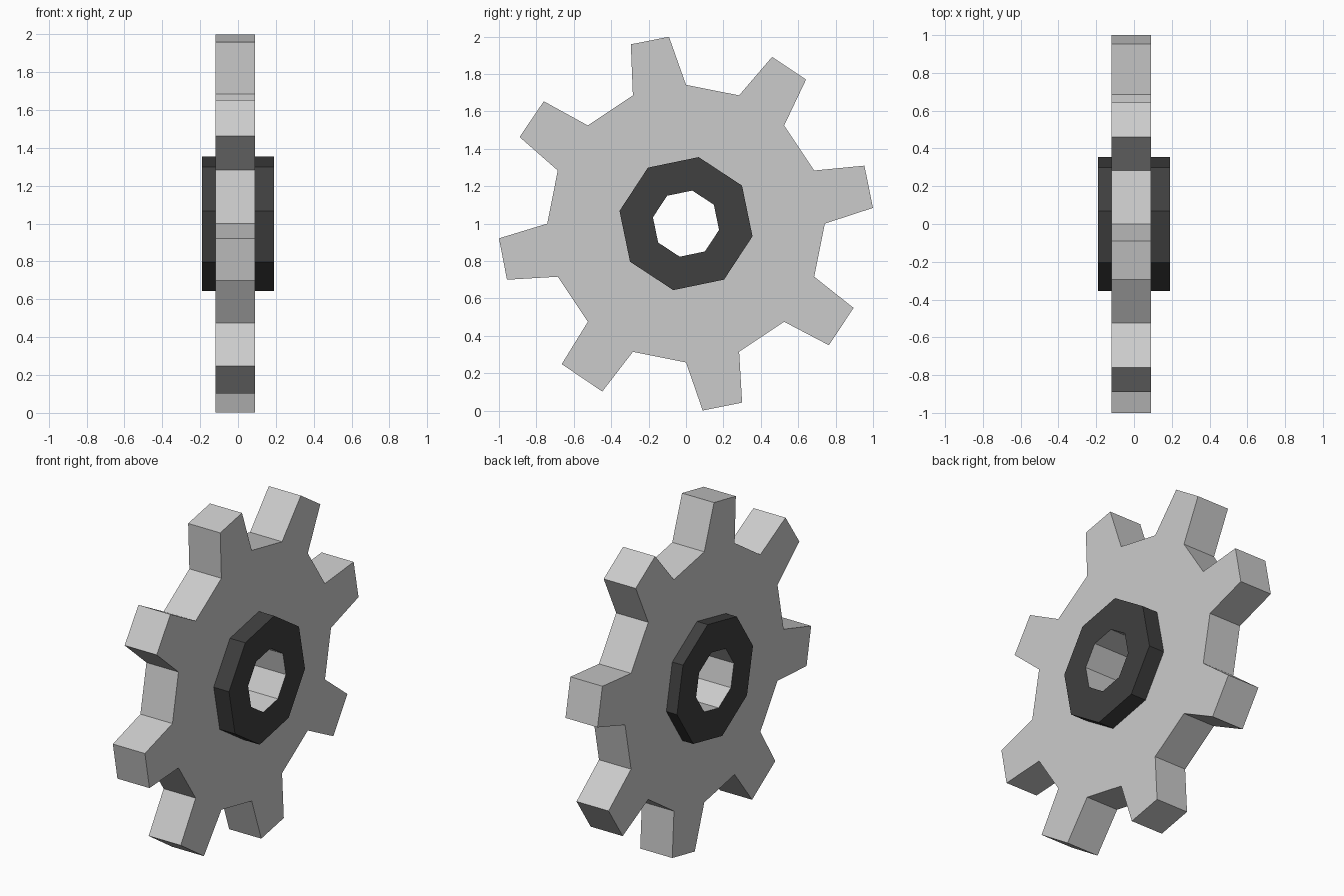
import bpy, bmesh
from math import sin, cos, radians

if "Cube" in bpy.data.objects:
    bpy.data.objects.remove(bpy.data.objects["Cube"])

CZ = 1.0  # height of the wheel's axis


def polar(r, deg):
    return r * cos(radians(deg)), CZ + r * sin(radians(deg))


def material(name, v):
    m = bpy.data.materials.new(name)
    m.diffuse_color = (v, v, v, 1)
    m.use_nodes = True
    m.node_tree.nodes["Principled BSDF"].inputs["Base Color"].default_value = m.diffuse_color
    return m


def wheel(name, sectors, x0, x1, mats=()):
    """Extrude a ring along x; each sector is (outer points, inner points)."""
    bm = bmesh.new()
    n = len(sectors)
    rims = []
    for x in (x0, x1):
        outs = [[bm.verts.new((x, *p)) for p in o] for o, _ in sectors]
        ins = [bm.verts.new((x, *i)) for _, i in sectors]
        for k in range(n):
            j = (k + 1) % n
            bm.faces.new(outs[k] + [outs[j][0], ins[j], ins[k]])
        rims.append((sum(outs, []), ins))
    for side in (0, 1):  # outer walls, then bore walls
        a, b = rims[0][side], rims[1][side]
        for k in range(len(a)):
            j = (k + 1) % len(a)
            f = bm.faces.new((a[k], a[j], b[j], b[k]))
            f.material_index = side if mats else 0
    bmesh.ops.recalc_face_normals(bm, faces=bm.faces)
    me = bpy.data.meshes.new(name)
    bm.to_mesh(me)
    bm.free()
    for m in mats:
        me.materials.append(m)
    ob = bpy.data.objects.new(name, me)
    bpy.context.collection.objects.link(ob)
    return ob


# Toothed disc: roots every 22.5 degrees, slightly uneven hand-cut tooth tips
tips = [(4.8, 18), (50.2, 62.7), (95.2, 107.1), (139.3, 152.5),
        (184.5, 197.4), (228.5, 243.5), (275.1, 287.4), (319.6, 333.3)]
HUB_R, BORE_R, TURN = 0.362, 0.18, -10.8
gear = []
for k, (a, b) in enumerate(tips):
    d = 45 * k
    outer = [polar(0.742, d), polar(1.003, a), polar(1.003, b), polar(0.742, d + 22.5)]
    gear.append((outer, polar(HUB_R - 0.01, d + TURN)))
wheel("gear_disc", gear, -0.12, 0.09)

# Dark octagonal hub with a plain grey bore
hub = [([polar(HUB_R, 45 * k + TURN)], polar(BORE_R, 45 * k + TURN)) for k in range(8)]
wheel("hub", hub, -0.19, 0.19, (material("dark", 0.05), material("grey", 0.8)))
